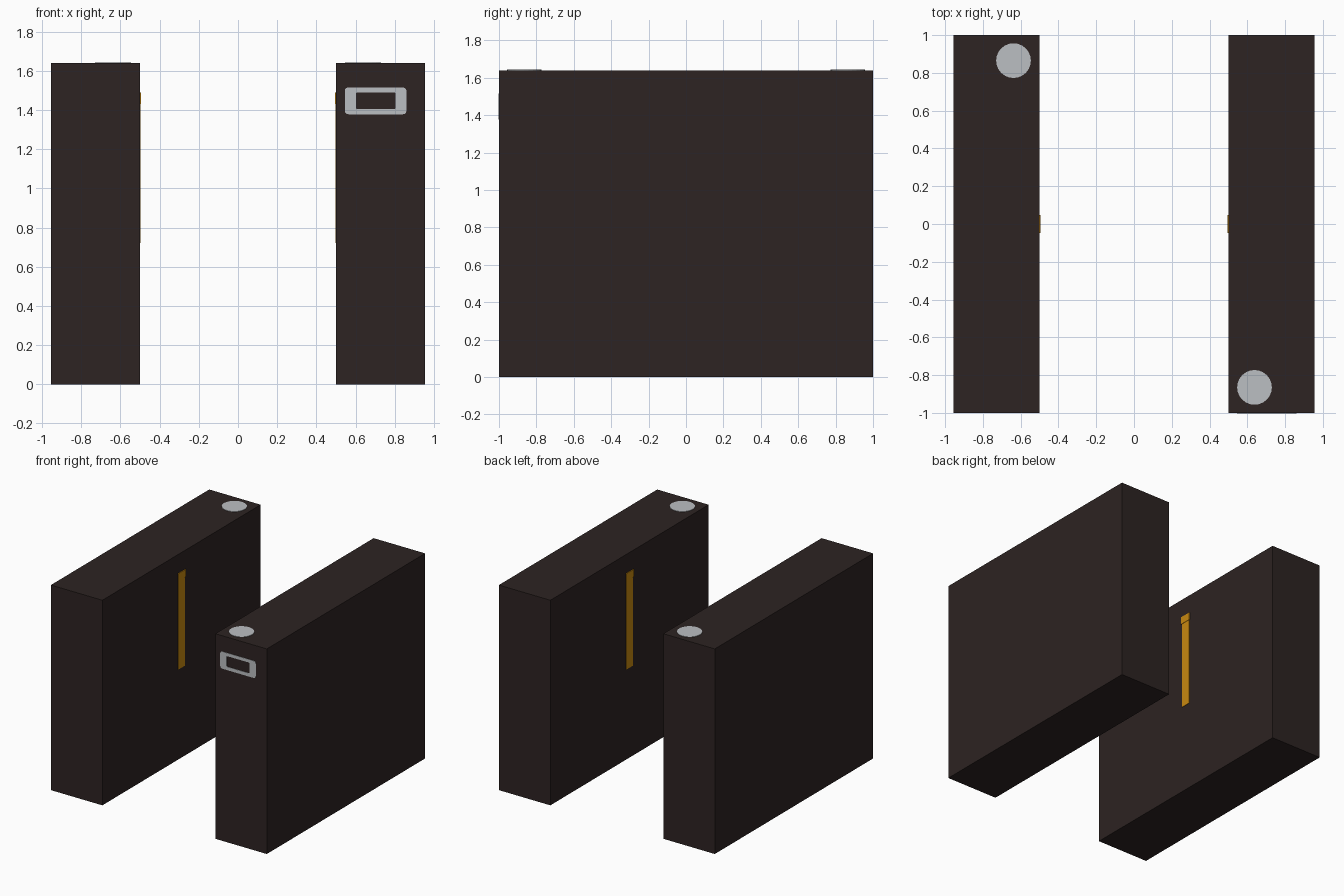
import bpy, bmesh, math
from mathutils import Matrix

if "Cube" in bpy.data.objects:
    bpy.data.objects.remove(bpy.data.objects["Cube"])


def material(name, rgb):
    m = bpy.data.materials.new(name)
    m.diffuse_color = (*rgb, 1)
    m.use_nodes = True
    m.node_tree.nodes["Principled BSDF"].inputs["Base Color"].default_value = m.diffuse_color
    return m


BODY = material("dark brown", (0.026, 0.0168, 0.016))
GREY = material("light grey", (0.50, 0.52, 0.54))
AMBER = material("amber", (0.58, 0.25, 0.005))


def finish(name, bm, mat):
    bmesh.ops.recalc_face_normals(bm, faces=bm.faces)
    me = bpy.data.meshes.new(name)
    bm.to_mesh(me)
    bm.free()
    me.materials.append(mat)
    ob = bpy.data.objects.new(name, me)
    bpy.context.collection.objects.link(ob)
    return ob


def box(name, lo, hi, mat):
    bm = bmesh.new()
    size = [b - a for a, b in zip(lo, hi)]
    mid = [(a + b) / 2 for a, b in zip(lo, hi)]
    bmesh.ops.create_cube(bm, size=1, matrix=Matrix.Translation(mid) @ Matrix.Diagonal((*size, 1)))
    return finish(name, bm, mat)


def rounded_rect(x0, x1, z0, z1, r, y, steps=3):
    pts = []
    for cx, cz, a0 in ((x1 - r, z1 - r, 0), (x0 + r, z1 - r, 90),
                       (x0 + r, z0 + r, 180), (x1 - r, z0 + r, 270)):
        for i in range(steps + 1):
            a = math.radians(a0 + 90 * i / steps)
            pts.append((cx + r * math.cos(a), y, cz + r * math.sin(a)))
    return pts


# Two gate cabinets, each the other turned half round
for side, s in (("left", -1), ("right", 1)):
    def span(a, b):
        return sorted((s * a, s * b))
    x0, x1 = span(0.5, 0.955)
    box(side + "_cabinet", (x0, -1, 0), (x1, 1, 1.64), BODY)

    # Light strip with a slightly raised head on the inner face
    x0, x1 = span(0.4975, 0.51)
    box(side + "_light_strip", (x0, -0.043, 0.72), (x1, 0.043, 1.45), AMBER)
    x0, x1 = span(0.494, 0.51)
    box(side + "_strip_head", (x0, -0.047, 1.43), (x1, 0.047, 1.49), AMBER)

    # Round reader disc on the top
    bm = bmesh.new()
    bmesh.ops.create_cone(bm, cap_ends=True, segments=24, radius1=0.092, radius2=0.092, depth=0.006,
                          matrix=Matrix.Translation((s * 0.638, -s * 0.865, 1.64)))
    finish(side + "_reader_disc", bm, GREY)

# Slot frame on the front end of the right cabinet
bm = bmesh.new()
rings = []
for y in (-1.003, -0.999):
    for rect in ((0.545, 0.86, 1.378, 1.515, 0.018), (0.602, 0.805, 1.405, 1.49, 0.008)):
        rings.append([bm.verts.new(p) for p in rounded_rect(*rect, y)])
outer_f, inner_f, outer_b, inner_b = rings
n = len(outer_f)
for a, b in ((outer_f, inner_f), (inner_f, inner_b), (inner_b, outer_b), (outer_b, outer_f)):
    for i in range(n):
        j = (i + 1) % n
        bm.faces.new((a[i], a[j], b[j], b[i]))
finish("slot_frame", bm, GREY)
